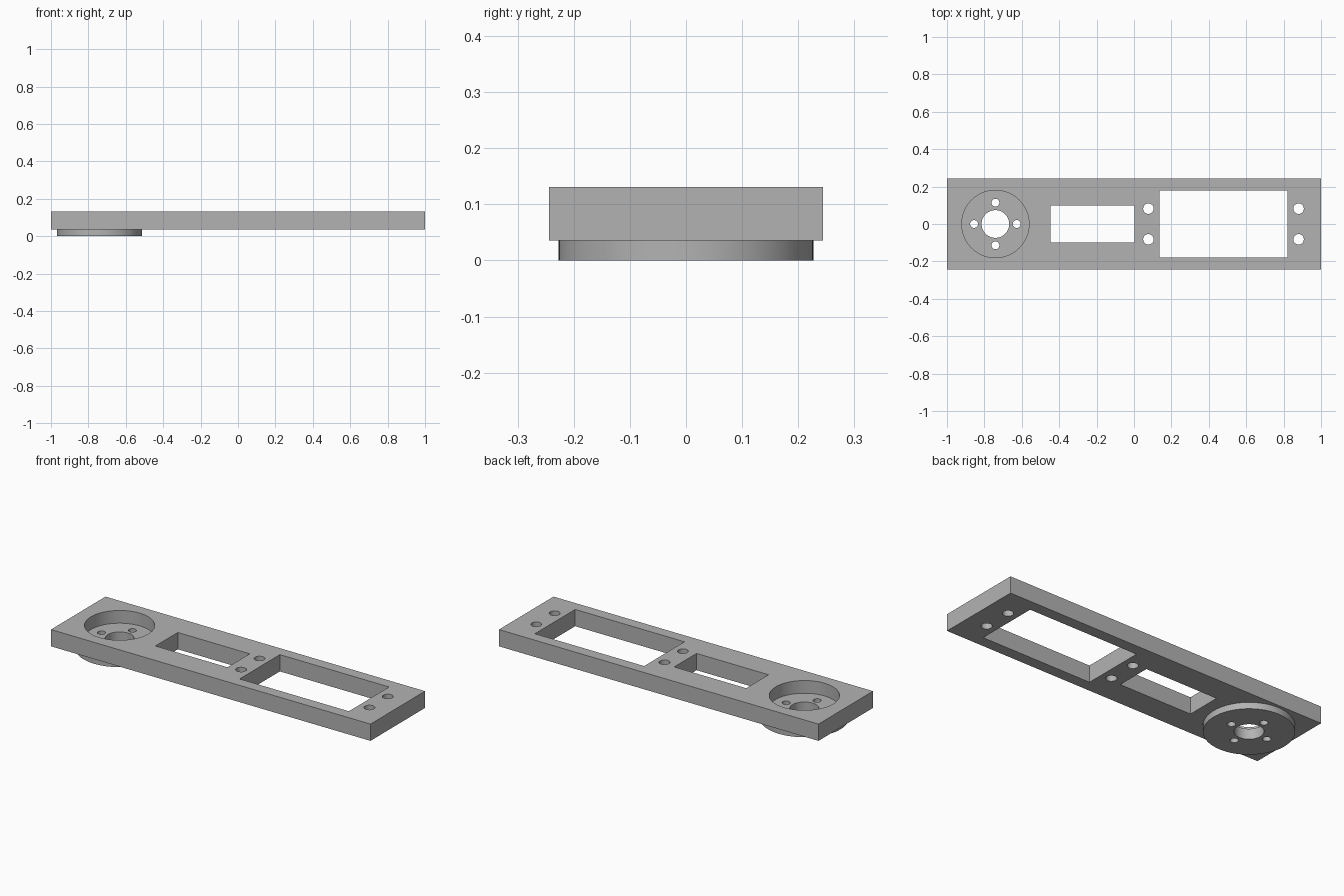
import bpy
from math import cos, sin, pi, radians

cube = bpy.data.objects.get("Cube")
if cube:
    bpy.data.objects.remove(cube, do_unlink=True)

BOTTOM, FLOOR, TOP = 0.036, 0.059, 0.131   # plate underside, pocket floor, plate top
HALF_Y = 0.244
HUB_X = -0.741

grey = bpy.data.materials.new("plain grey")
grey.use_nodes = True
grey.diffuse_color = (0.45, 0.45, 0.45, 1)
grey.node_tree.nodes["Principled BSDF"].inputs["Base Color"].default_value = (0.45, 0.45, 0.45, 1)


def box(name, x0, x1, half_y, z0, z1):
    bpy.ops.mesh.primitive_cube_add(size=1, location=((x0 + x1) / 2, 0, (z0 + z1) / 2))
    ob = bpy.context.object
    ob.name = name
    ob.scale = (x1 - x0, 2 * half_y, z1 - z0)
    bpy.ops.object.transform_apply(location=True, rotation=True, scale=True)
    ob.data.materials.append(grey)
    return ob


def cylinder(name, x, y, radius, z0, z1, sides):
    bpy.ops.mesh.primitive_cylinder_add(vertices=sides, radius=radius, depth=z1 - z0,
                                        location=(x, y, (z0 + z1) / 2))
    ob = bpy.context.object
    ob.name = name
    bpy.ops.object.transform_apply(location=True, rotation=True, scale=True)
    ob.data.materials.append(grey)
    return ob


def combine(target, tool, operation):
    mod = target.modifiers.new(tool.name, "BOOLEAN")
    mod.operation = operation
    mod.solver = "EXACT"
    mod.object = tool
    bpy.context.view_layer.objects.active = target
    bpy.ops.object.modifier_apply(modifier=mod.name)
    bpy.data.objects.remove(tool, do_unlink=True)


# Flat plate with a round boss beneath one end
plate = box("mounting_plate", -1, 1, HALF_Y, BOTTOM, TOP)
combine(plate, cylinder("round_boss", HUB_X, 0, 0.227, 0, FLOOR - 0.005, 96), "UNION")

# Round pocket, centre bore and four screw holes through the boss
cutters = [cylinder("pocket", HUB_X, 0, 0.18, FLOOR, 0.3, 96),
           cylinder("centre_bore", HUB_X, 0, 0.074, -0.1, 0.3, 64)]
for i in range(4):
    a = i * pi / 2
    cutters.append(cylinder("boss_screw_hole", HUB_X + 0.114 * cos(a), 0.114 * sin(a),
                            0.021, -0.1, 0.3, 32))

# Two rectangular windows
cutters.append(box("small_window", -0.447, 0.004, 0.1, -0.1, 0.3))
cutters.append(box("large_window", 0.136, 0.82, 0.18, -0.1, 0.3))

# Screw holes at both ends of the large window
for x in (0.077, 0.88):
    for side in (-1, 1):
        cutters.append(cylinder("window_screw_hole", x, side * 0.082, 0.028, -0.1, 0.3, 32))

for cutter in cutters:
    combine(plate, cutter, "DIFFERENCE")

# Smooth round walls, sharp edges
bpy.ops.object.select_all(action="DESELECT")
plate.select_set(True)
bpy.context.view_layer.objects.active = plate
bpy.ops.object.shade_smooth_by_angle(angle=radians(30))
